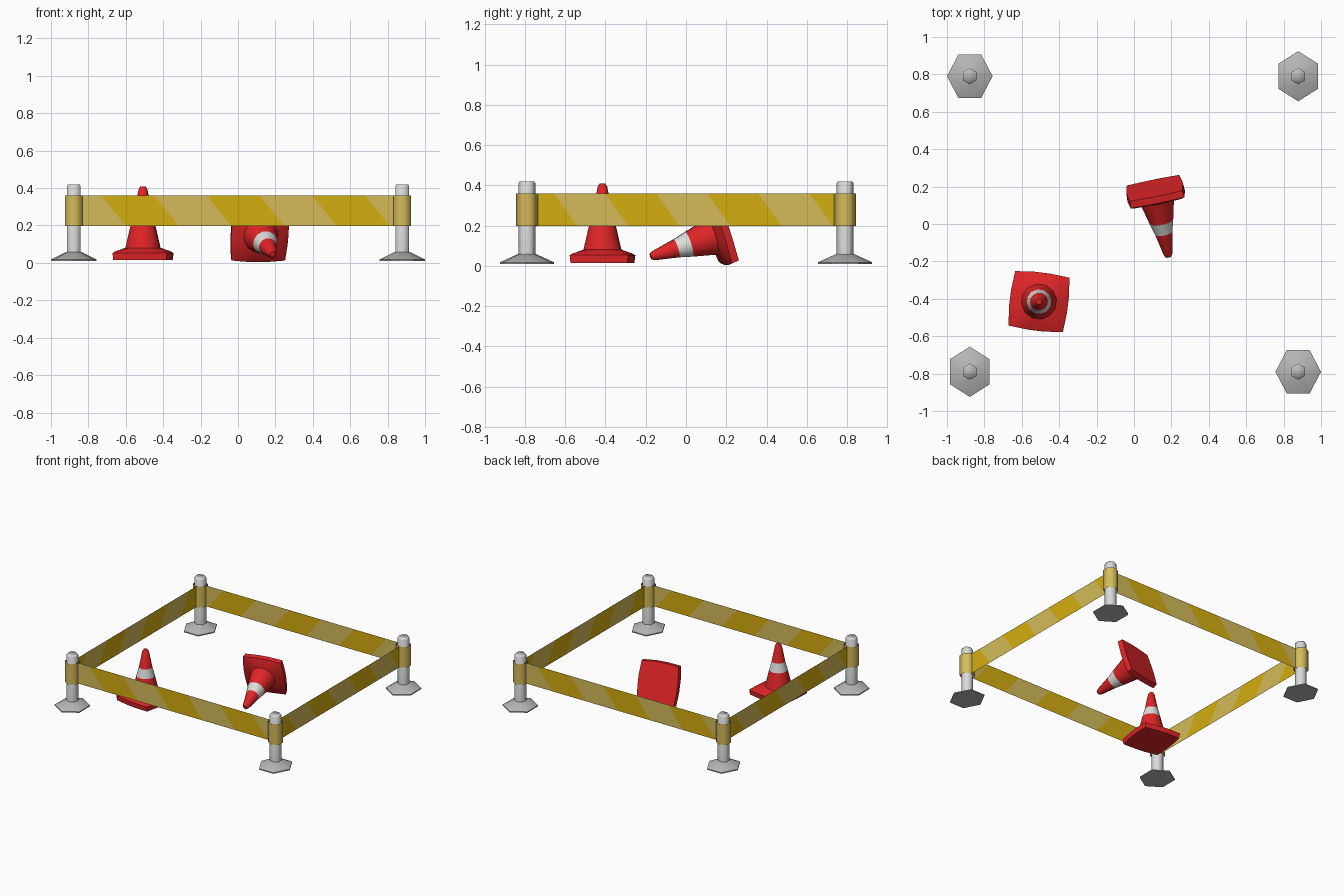
import bpy, bmesh, math
from math import pi, sin, cos, radians

if "Cube" in bpy.data.objects:
    bpy.data.objects.remove(bpy.data.objects["Cube"])


def material(name, rgb):
    m = bpy.data.materials.new(name)
    m.diffuse_color = (*rgb, 1)
    m.use_nodes = True
    m.node_tree.nodes["Principled BSDF"].inputs["Base Color"].default_value = m.diffuse_color
    return m


RED = material("cone red", (0.74, 0.018, 0.02))
WHITE = material("reflective white", (0.72, 0.72, 0.70))
STEEL = material("post light grey", (0.70, 0.70, 0.70))
GREY = material("base grey", (0.47, 0.47, 0.47))
GOLD = material("tape gold", (0.66, 0.42, 0.005))
PALE = material("tape pale yellow", (0.66, 0.50, 0.10))


def finish(name, bm, mats, angle=None, loc=(0, 0, 0), rot=(0, 0, 0)):
    mesh = bpy.data.meshes.new(name)
    bm.to_mesh(mesh)
    bm.free()
    for m in mats:
        mesh.materials.append(m)
    ob = bpy.data.objects.new(name, mesh)
    bpy.context.collection.objects.link(ob)
    ob.location, ob.rotation_euler = loc, rot
    if angle:
        bpy.ops.object.select_all(action='DESELECT')
        ob.select_set(True)
        bpy.context.view_layer.objects.active = ob
        bpy.ops.object.shade_smooth_by_angle(angle=radians(angle))
    return ob


def loft(rings, caps=True):
    """Skin a stack of equal-count point rings, bottom to top."""
    bm = bmesh.new()
    rows = [[bm.verts.new(p) for p in r] for r in rings]
    n = len(rows[0])
    for a, b in zip(rows, rows[1:]):
        for i in range(n):
            j = (i + 1) % n
            bm.faces.new((a[i], a[j], b[j], b[i]))
    if caps:
        bm.faces.new(rows[0][::-1])
        bm.faces.new(rows[-1])
    return bm


def circle(rx, z, n, start=0.0, ry=None):
    ry = ry or rx
    return [(rx * cos(start + 2 * pi * i / n), ry * sin(start + 2 * pi * i / n), z)
            for i in range(n)]


def square(half, z, n=12):
    """Slightly bowed square, with corners on the diagonals."""
    pts = []
    for i in range(n):
        a = pi / 4 + 2 * pi * i / n
        r = half * 1.40 if i % 3 == 0 else half * 1.09
        pts.append((r * cos(a), r * sin(a), z))
    return pts


def traffic_cone(name, loc, rot):
    # square foot, then a round tapering body with a blunt tip
    rings = [square(0.144, 0), square(0.148, 0.038), square(0.132, 0.048)]
    for z, r in [(0.066, 0.095), (0.19, 0.066), (0.257, 0.048),
                 (0.378, 0.024), (0.393, 0.015)]:
        rings.append(circle(r, z, 12, pi / 4))
    bm = loft(rings)
    for f in bm.faces:
        z = f.calc_center_median().z
        f.material_index = 1 if 0.19 < z < 0.257 else 0   # reflective band
    finish(name, bm, [RED, WHITE], 40, loc, rot)


traffic_cone("standing_cone", (-0.508, -0.415, 0.015), (0, 0, radians(-7)))
traffic_cone("fallen_cone", (0.11, 0.192, 0.164), (radians(107.5), 0, radians(11.5)))

# four posts with hexagonal feet and wrapped tape collars
X, Y = 0.878, 0.79
Z0, Z1 = 0.198, 0.36
for sx, side in ((-1, "left"), (1, "right")):
    for sy, end in ((-1, "front"), (1, "back")):
        at = (sx * X, sy * Y, 0)
        turn = pi / 2 if sx == sy else 0
        foot = [circle(rx, z, 6, turn, rx * 1.1) for rx, z in
                ((0.122, 0.01), (0.122, 0.018), (0.042, 0.058))]
        finish(f"{end}_{side}_foot", loft(foot), [GREY], 40, at)
        post = [circle(r, z, 6, pi / 2) for r, z in
                ((0.043, 0.03), (0.043, 0.408), (0.036, 0.42))]
        bm = loft(post)
        for f in bm.faces:
            if f.calc_center_median().z > 0.415:
                f.material_index = 1
        finish(f"{end}_{side}_post", bm, [STEEL, GREY], 65, at)
        collar = [circle(0.054, z, 6, pi / 2) for z in (Z0, Z1)]
        finish(f"{end}_{side}_collar", loft(collar, caps=False), [PALE], 65, at)


def tape(name, half, dist, turn, first):
    # striped sheet between two posts; slanted stripes alternate in colour
    k = half / X
    mids = [(-0.665 + 0.282 * i) * k for i in range(6)]
    slant = 0.065 * k
    tops = [-half] + [m - slant for m in mids] + [half]
    lows = [-half] + [m + slant for m in mids] + [half]
    bm = bmesh.new()
    rows = [(bm.verts.new((a, -dist, Z0)), bm.verts.new((b, -dist, Z1)))
            for a, b in zip(lows, tops)]
    for i, (p, q) in enumerate(zip(rows, rows[1:])):
        bm.faces.new((p[0], q[0], q[1], p[1])).material_index = (i + first) % 2
    finish(name, bm, [PALE, GOLD], rot=(0, 0, turn))


tape("front_tape", X, Y, 0, 0)
tape("right_tape", Y, X, pi / 2, 1)
tape("back_tape", X, Y, pi, 0)
tape("left_tape", Y, X, -pi / 2, 1)
